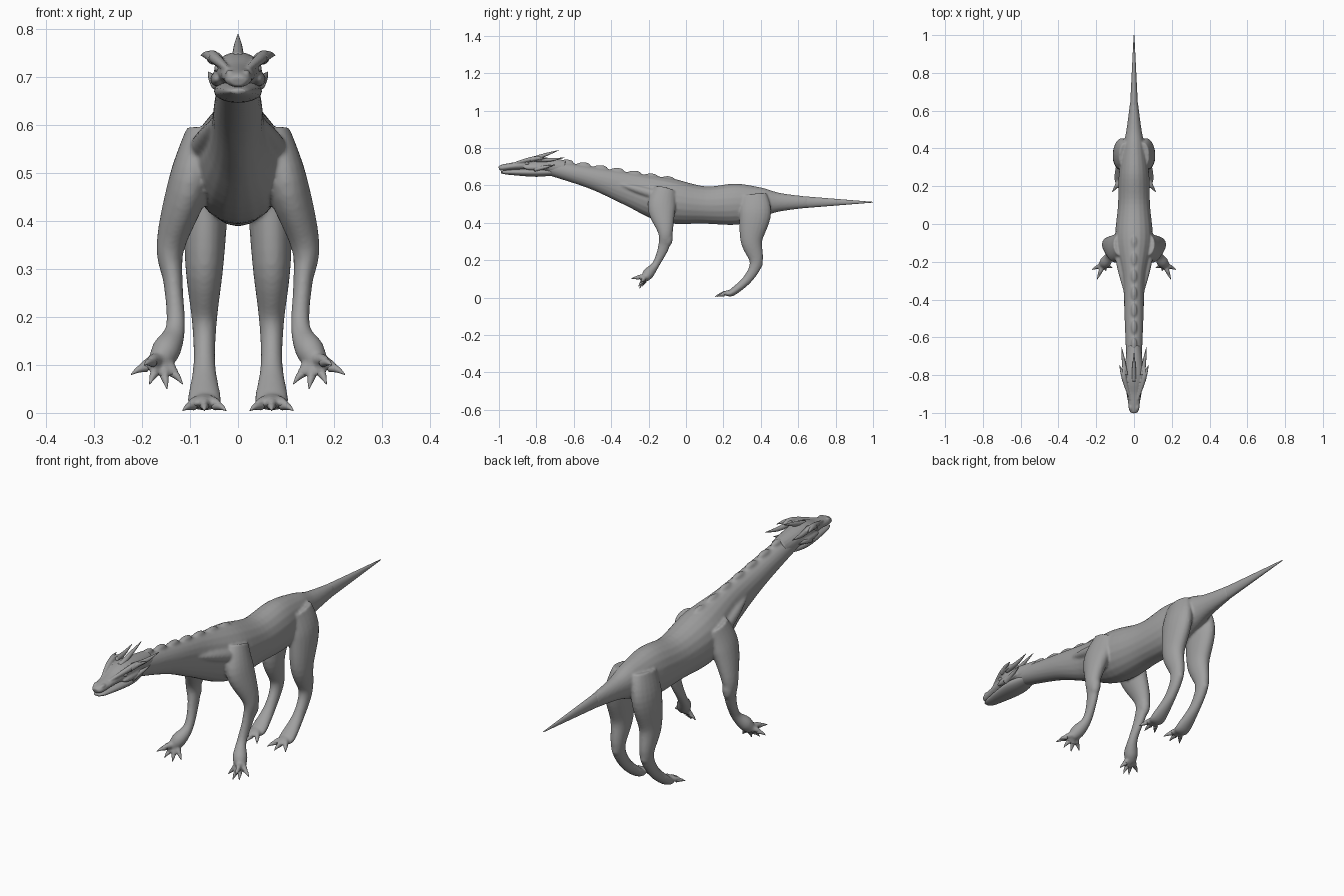
import bpy, bmesh, math
from mathutils import Matrix, Vector

cube = bpy.data.objects.get("Cube")
if cube:
    bpy.data.objects.remove(cube)

grey = (.35, .35, .35, 1)
hide = bpy.data.materials.new("grey hide")
hide.use_nodes = True
hide.diffuse_color = grey
hide.node_tree.nodes["Principled BSDF"].inputs["Base Color"].default_value = grey


def smooth_path(rows, steps=6):
    """Catmull-Rom interpolation over whole rows."""
    rows = [Vector(row) for row in rows]
    path = []
    for i in range(len(rows) - 1):
        before, start = rows[max(i - 1, 0)], rows[i]
        end, after = rows[i + 1], rows[min(i + 2, len(rows) - 1)]
        slope_in, slope_out = (end - before) / 2, (after - start) / 2
        for k in range(steps):
            t = k / steps
            ease = t * t * (3 - 2 * t)
            path.append(start.lerp(end, ease)
                        + slope_in * t * (1 - t) ** 2
                        - slope_out * t * t * (1 - t))
    return path + [rows[-1]]


def loft(bm, rows, flip=1, sides=20):
    """Closed tube through rows of x, y, z, half width and optional half depth."""
    path = smooth_path(rows)
    rings = []
    for i, row in enumerate(path):
        ahead, behind = path[min(i + 1, len(path) - 1)], path[max(i - 1, 0)]
        tangent = Vector((ahead - behind)[:3]).normalized()
        side = Vector((1, 0, 0))
        side = (side - tangent * side.dot(tangent)).normalized()
        up = side.cross(tangent)
        ring = []
        for k in range(sides):
            angle = math.tau * k / sides
            point = (Vector(row[:3]) + side * row[3] * math.cos(angle)
                     + up * row[-1] * math.sin(angle))
            point.x *= flip
            ring.append(bm.verts.new(point))
        rings.append(ring)
    for ring, following in zip(rings, rings[1:]):
        for k in range(sides):
            n = (k + 1) % sides
            bm.faces.new((ring[k], ring[n], following[n], following[k]))
    bm.faces.new(rings[0])
    bm.faces.new(rings[-1])


def profile(bm, rows):
    """Loft on the centre line from rows of y, z, half height, half width."""
    loft(bm, [(0, y, z, wide, high) for y, z, high, wide in rows])


def ball(bm, centre, size, flip=1):
    x, y, z = centre
    place = Matrix.Translation((x * flip, y, z)) @ Matrix.Diagonal((*size, 1))
    bmesh.ops.create_uvsphere(bm, u_segments=16, v_segments=10, radius=1, matrix=place)


def spike(bm, base, tip, radius, flip=1, lift=0):
    """Tapering horn or claw whose middle is lifted into a curve."""
    middle = Vector(base).lerp(Vector(tip), .5) + Vector((0, 0, lift))
    loft(bm, [(*base, radius), (*middle, radius * .7), (*tip, .001)], flip)


def paw(centre, digits, radius, flip):
    """Fan of digits given as turn and drop, each ending in a claw."""
    centre = Vector(centre)
    for turn, drop in digits:
        reach = .1 - drop
        tip = centre + Vector((reach * math.sin(turn), -reach * math.cos(turn), -drop))
        spike(body, centre, tip, radius, flip, lift=.006)
        spike(claws, centre.lerp(tip, .5), tip, radius * .6, flip, lift=.003)


def finish(name, bm, voxel=0):
    bmesh.ops.recalc_face_normals(bm, faces=bm.faces)
    mesh = bpy.data.meshes.new(name)
    bm.to_mesh(mesh)
    bm.free()
    mesh.materials.append(hide)
    for face in mesh.polygons:
        face.use_smooth = True
    obj = bpy.data.objects.new(name, mesh)
    bpy.context.collection.objects.link(obj)
    if voxel:  # fuse the overlapping muscles into one skin
        fuse = obj.modifiers.new("fuse", "REMESH")
        fuse.mode = "VOXEL"
        fuse.voxel_size = voxel
        fuse.use_smooth_shade = True
        soften = obj.modifiers.new("soften", "SMOOTH")
        soften.iterations = 5


# Neck, torso and root of the tail
body = bmesh.new()
claws = bmesh.new()
profile(body, [
    (-.75, .7, .04, .04), (-.5, .64, .06, .05), (-.3, .58, .09, .06),
    (-.1, .52, .12, .1), (.1, .495, .1, .085), (.27, .5, .11, .08),
    (.4, .51, .08, .06), (.5, .51, .05, .04), (.65, .51, .03, .02)])

# Knobs along the spine of the neck
for i in range(7):
    y = -.64 + .09 * i
    ball(body, (0, y, .617 - .165 * y), (.016, .04, .016))

# Legs, with muscles and joints
front_leg = [
    (.07, -.11, .58, .04, .06), (.1, -.13, .48, .045, .075),
    (.14, -.11, .35, .03, .04), (.135, -.12, .27, .02, .03),
    (.13, -.16, .18, .02, .02), (.15, -.2, .13, .03, .03),
    (.17, -.22, .1, .02, .02)]
hind_leg = [
    (.05, .36, .55, .03, .07), (.065, .37, .45, .045, .085),
    (.07, .35, .31, .04, .06), (.07, .375, .19, .026, .035),
    (.07, .33, .1, .023, .025), (.07, .25, .03, .035, .02),
    (.07, .22, .02, .03, .012)]
fingers = [(-1.1, .05), (-.3, .06), (.4, .01), (.5, .05), (1.1, .03)]
toes = [(turn, .02) for turn in (-.6, 0, .6)]
for side in (1, -1):
    loft(body, front_leg, side)
    loft(body, hind_leg, side)
    ball(body, (.14, -.1, .32), (.025, .03, .05), side)
    ball(body, (.07, .385, .18), (.02, .025, .03), side)
    spike(body, (.08, -.13, .54), (.04, -.4, .62), .03, side)
    paw((.16, -.21, .11), fingers, .016, side)
    paw((.07, .235, .025), toes, .016, side)
finish("body", body, .0055)
finish("claws", claws)

# Long straight tail
tail = bmesh.new()
profile(tail, [(.6, .51, .034, .022), (1, .51, .002, .002)])
finish("tail", tail)

# Skull with brows, cheeks and nostrils
head = bmesh.new()
profile(head, [
    (-1, .69, .01, .015), (-.98, .695, .017, .027), (-.9, .705, .022, .037),
    (-.8, .712, .04, .05), (-.65, .69, .045, .038)])
for side in (1, -1):
    loft(head, [(.02, -.93, .715, .005), (.053, -.81, .743, .013),
                (.05, -.74, .735, .005)], side)
    ball(head, (.043, -.8, .695), (.015, .07, .015), side)
    ball(head, (.017, -.97, .707), (.009, .018, .008), side)
finish("head", head, .0035)

# Lower jaw, set apart from the skull by the mouth line
jaw = bmesh.new()
profile(jaw, [
    (-.99, .67, .005, .015), (-.95, .67, .013, .03),
    (-.8, .67, .024, .05), (-.7, .67, .015, .03)])
finish("lower_jaw", jaw)

# Eyes and the crown of swept-back horns
eyes = bmesh.new()
horns = bmesh.new()
spike(horns, (0, -.83, .737), (0, -.68, .788), .013)
for side in (1, -1):
    ball(eyes, (.043, -.85, .718), (.006, .012, .008), side)
    spike(horns, (.045, -.8, .738), (.066, -.65, .748), .013, side, lift=-.006)
    spike(horns, (.05, -.83, .738), (.077, -.745, .745), .012, side, lift=.004)
    spike(horns, (.045, -.81, .685), (.062, -.7, .71), .012, side)
finish("eyes", eyes)
finish("horns", horns)
